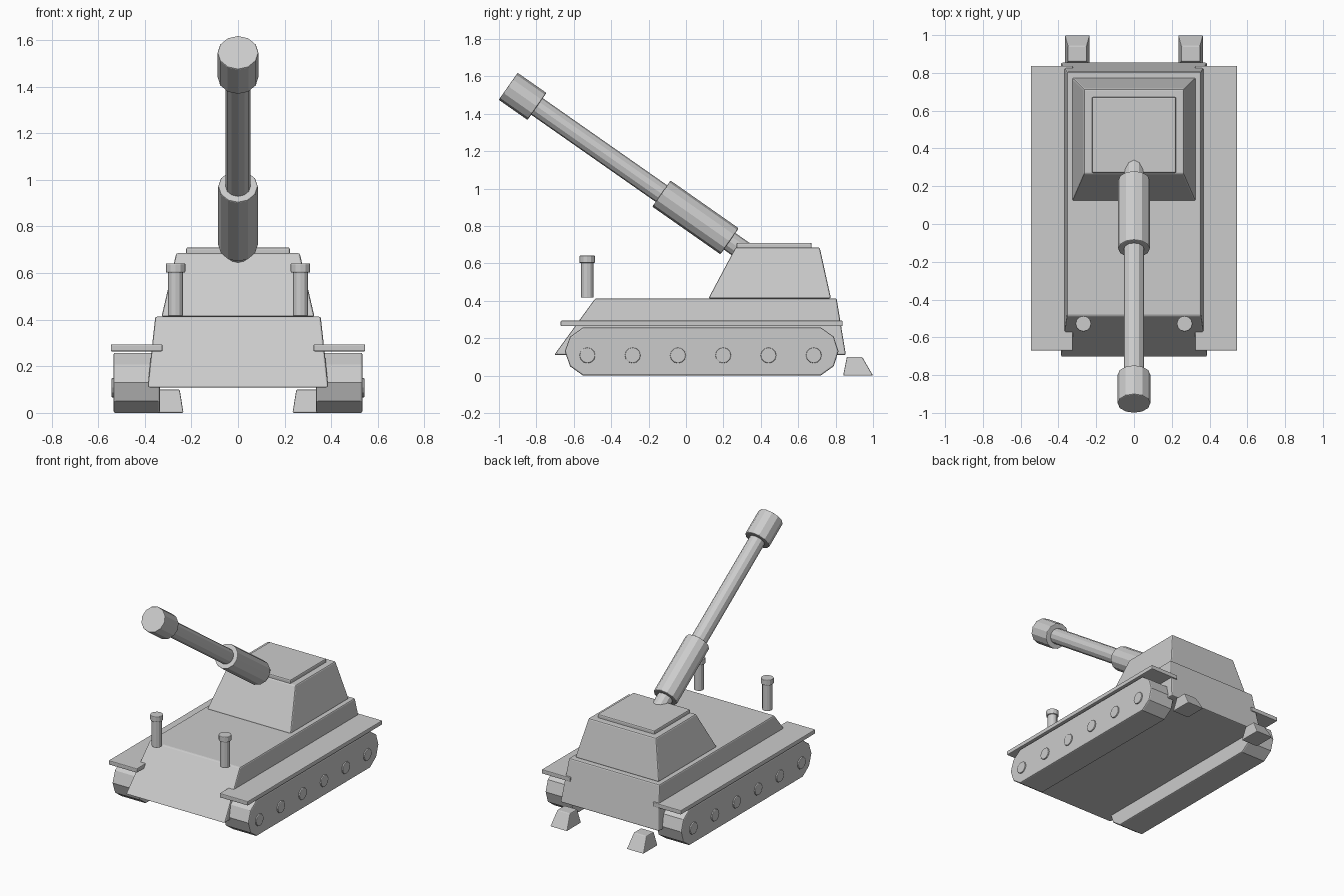
import bpy, bmesh, math
from mathutils import Vector

if "Cube" in bpy.data.objects:
    bpy.data.objects.remove(bpy.data.objects["Cube"])


def make(name, rings, bevel=0.008):
    """Skin a solid between two matching rings of points."""
    bm = bmesh.new()
    a, b = [[bm.verts.new(p) for p in ring] for ring in rings]
    n = len(a)
    bm.faces.new(a)
    bm.faces.new(b)
    for i in range(n):
        j = (i + 1) % n
        bm.faces.new((a[i], a[j], b[j], b[i]))
    bmesh.ops.recalc_face_normals(bm, faces=bm.faces)
    mesh = bpy.data.meshes.new(name)
    bm.to_mesh(mesh)
    bm.free()
    ob = bpy.data.objects.new(name, mesh)
    bpy.context.collection.objects.link(ob)
    if bevel:
        mod = ob.modifiers.new("Bevel", 'BEVEL')
        mod.width = bevel
        mod.segments = 2
        mod.limit_method = 'ANGLE'
        mod.angle_limit = math.radians(40)
    return ob


def rect(x0, x1, y0, y1, z):
    return [(x0, y0, z), (x1, y0, z), (x1, y1, z), (x0, y1, z)]


def block(name, bottom, top, bevel=0.008):
    return make(name, (rect(*bottom), rect(*top)), bevel)


def rod(name, p0, p1, r, sides=12, bevel=0.005):
    """Cylinder between two points, with a corner pointing along x or y."""
    p0, p1 = Vector(p0), Vector(p1)
    d = (p1 - p0).normalized()
    u = Vector((0, 1, 0)) if abs(d.x) > 0.9 else Vector((1, 0, 0))
    v = d.cross(u)
    offs = [r * (math.cos(t) * u + math.sin(t) * v)
            for t in (2 * math.pi * i / sides for i in range(sides))]
    return make(name, ([p0 + o for o in offs], [p1 + o for o in offs]), bevel)


# Hull, turret and roof hatch
block("hull", (-.388, .388, -.705, .855, .11), (-.355, .355, -.485, .805, .413))
block("turret", (-.328, .328, .12, .775, .413), (-.265, .265, .265, .715, .685))
block("roof_hatch", (-.223, .223, .27, .672, .67), (-.223, .223, .27, .672, .71))

# Gun, raised 35 degrees
angle = math.radians(35)
gun_dir = Vector((0, -math.cos(angle), math.sin(angle)))
base = Vector((0, .233, .718))


def along(t):
    return base + gun_dir * t


rod("gun_barrel", along(-.2), along(1.35), .054)
rod("barrel_sleeve", along(0), along(.445), .085)
rod("muzzle", along(1.257), along(1.445), .088)

# Track side profile (y, z)
track = [(-.55, 0), (-.62, .05), (-.648, .13), (-.62, .208), (-.55, .258),
         (.72, .258), (.79, .208), (.815, .13), (.79, .05), (.72, 0)]

for side, s in (("left", -1), ("right", 1)):
    # Running gear
    make(f"track_{side}", [[(s * x, y, z) for y, z in track] for x in (.335, .534)])
    for i in range(6):
        y = -.527 + .242 * i
        rod(f"wheel_{side}_{i + 1}", (s * .48, y, .108), (s * .543, y, .108), .042)
    # Fender over the track
    block(f"fender_{side}", (s * .324, s * .546, -.67, .837, .264),
          (s * .324, s * .546, -.67, .837, .294), .005)
    # Front lamp post with cap
    rod(f"post_{side}", (s * .268, -.528, .417), (s * .268, -.528, .62), .033, bevel=.003)
    rod(f"post_cap_{side}", (s * .268, -.528, .602), (s * .268, -.528, .642), .042)
    # Rear ground spade
    block(f"rear_spade_{side}", (s * .234, s * .366, .84, 1.0, 0),
          (s * .25, s * .35, .86, .942, .1), .005)
